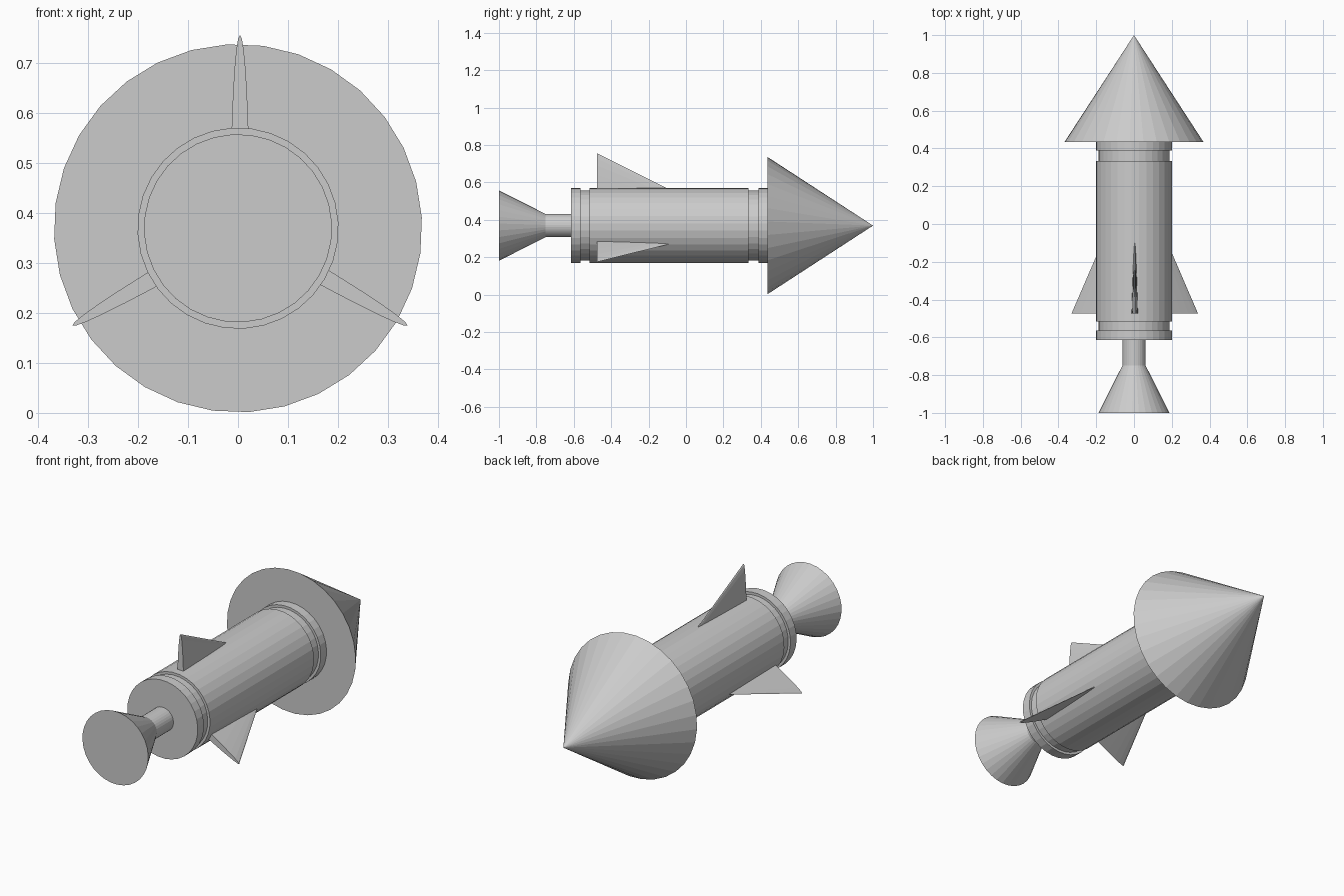
import bpy
import bmesh
from math import radians
from mathutils import Matrix

if "Cube" in bpy.data.objects:
    bpy.data.objects.remove(bpy.data.objects["Cube"])

AXIS_Z = 0.369
SIDES = 32
TO_Y = Matrix.Rotation(radians(-90), 4, 'X')
PHASE = Matrix.Rotation(radians(-3.4), 4, 'Z')


def frustum(name, y0, y1, r0, r1, local=Matrix(), place=Matrix()):
    """Capped round section running along y from y0 to y1."""
    bm = bmesh.new()
    bmesh.ops.create_cone(bm, cap_ends=True, segments=SIDES,
                          radius1=r0, radius2=r1, depth=y1 - y0)
    bm.transform(place @ Matrix.Translation((0, (y0 + y1) / 2, 0)) @ TO_Y @ local)
    bmesh.ops.remove_doubles(bm, verts=bm.verts, dist=1e-6)
    bmesh.ops.recalc_face_normals(bm, faces=bm.faces)
    mesh = bpy.data.meshes.new(name)
    bm.to_mesh(mesh)
    bm.free()
    obj = bpy.data.objects.new(name, mesh)
    obj.location = (0, 0, AXIS_Z)
    bpy.context.collection.objects.link(obj)
    return obj


# Round sections from tail to nose: start y, end y, start radius, end radius
sections = {
    "nozzle_bell": (-1.00, -0.75, 0.188, 0.062),
    "nozzle_neck": (-0.75, -0.61, 0.062, 0.062),
    "rear_ring": (-0.615, -0.565, 0.201, 0.201),
    "inner_core": (-0.60, 0.44, 0.188, 0.188),
    "main_body": (-0.515, 0.333, 0.201, 0.201),
    "front_ring": (0.388, 0.435, 0.201, 0.201),
    "nose_cone": (0.435, 1.00, 0.368, 0.0),
}
for part, (y0, y1, r0, r1) in sections.items():
    frustum(part, y0, y1, r0, r1, local=PHASE)

# Three fins: flattened cones whose edges emerge through the body
for i in range(3):
    flatten = Matrix.Diagonal((0.0195, 0.387, 1, 1))
    turn = Matrix.Translation((0.004, 0, -0.001)) @ Matrix.Rotation(radians(120 * i), 4, 'Y')
    # only the upper half is kept so each fin points one way
    fin = frustum(f"fin_{i + 1}", -0.475, 0.303, 1, 0, local=flatten)
    bm = bmesh.new()
    bm.from_mesh(fin.data)
    cut = bmesh.ops.bisect_plane(bm, geom=bm.verts[:] + bm.edges[:] + bm.faces[:],
                                 plane_co=(0, 0, 0.12), plane_no=(0, 0, 1),
                                 clear_inner=True)
    rim = [e for e in cut["geom_cut"] if isinstance(e, bmesh.types.BMEdge)]
    bmesh.ops.contextual_create(bm, geom=rim)
    bm.transform(turn)
    bmesh.ops.recalc_face_normals(bm, faces=bm.faces)
    bm.to_mesh(fin.data)
    bm.free()
